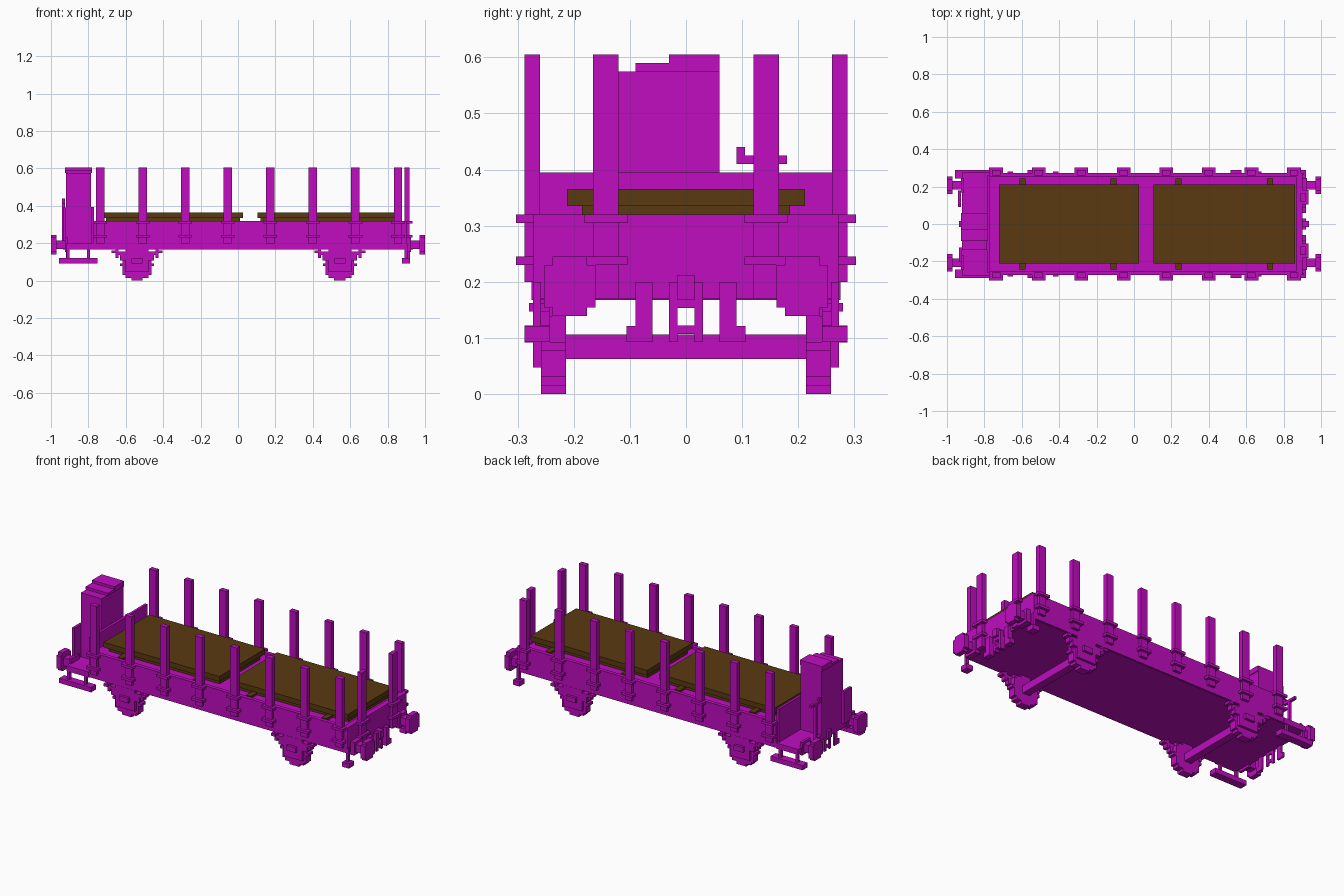
import bpy, bmesh, math
from mathutils import Matrix, Vector

cube = bpy.data.objects.get("Cube")
if cube:
    bpy.data.objects.remove(cube, do_unlink=True)


def material(name, color):
    mat = bpy.data.materials.new(name)
    mat.use_nodes = True
    mat.diffuse_color = color
    mat.node_tree.nodes["Principled BSDF"].inputs["Base Color"].default_value = color
    return mat


magenta = material("magenta paint", (0.53, 0.004, 0.53, 1))
brown = material("brown timber", (0.10, 0.042, 0.005, 1))
VOXEL = 0.0153


def blocks(name, boxes, mat=magenta):
    """One flat shaded object made of boxes given as x, y and z ranges."""
    bm = bmesh.new()
    for x, y, z in boxes:
        centre = Vector([sum(r) / 2 for r in (x, y, z)])
        size = [abs(r[1] - r[0]) for r in (x, y, z)]
        m = Matrix.Translation(centre) @ Matrix.Diagonal((*size, 1))
        bmesh.ops.create_cube(bm, size=1, matrix=m)
    mesh = bpy.data.meshes.new(name)
    bm.to_mesh(mesh)
    bm.free()
    mesh.materials.append(mat)
    obj = bpy.data.objects.new(name, mesh)
    bpy.context.collection.objects.link(obj)
    return obj


def around(c, half):
    return (c - half, c + half)


def side(s, a, b):
    return (min(s * a, s * b), max(s * a, s * b))


def stepped_rows(radius, count):
    """Half width, bottom and top of each row of a stepped disc."""
    h = 2 * radius / count
    for i in range(count):
        bottom = -radius + i * h
        half = math.sqrt(max(radius ** 2 - (bottom + h / 2) ** 2, 0))
        yield max(round(half / VOXEL), 1) * VOXEL, bottom, bottom + h


# Main frame, raised rim and low platform
blocks("body", [((-0.775, 0.89), (-0.265, 0.265), (0.168, 0.307))])
blocks("body_rim", [((-0.775, 0.9), side(s, 0.25, 0.272), (0.17, 0.32)) for s in (-1, 1)]
       + [((0.87, 0.9), (-0.26, 0.26), (0.17, 0.32))])
blocks("platform", [((-0.92, -0.775), (-0.275, 0.275), (0.168, 0.2))])
blocks("end_wall", [((-0.785, -0.77), (-0.26, 0.26), (0.2, 0.395))])

# Brakeman's cabin with a stepped roof
blocks("cabin", [((-0.92, -0.785), (-0.14, 0.06), (0.2, 0.575)),
                 ((-0.925, -0.78), (-0.09, 0.06), (0.575, 0.59)),
                 ((-0.925, -0.78), (-0.03, 0.06), (0.59, 0.605))])
blocks("cabin_side_panel", [((-0.935, -0.92), (-0.2, -0.125), (0.2, 0.39))])
blocks("brake_handle", [((-0.94, -0.925), (0.09, 0.105), (0.41, 0.44)),
                        ((-0.94, -0.925), (0.09, 0.18), (0.41, 0.425)),
                        ((-0.94, -0.925), (0.125, 0.14), (0.19, 0.425))])

# Side stakes with their brackets
for s, label in ((1, "left"), (-1, "right")):
    for i in range(8):
        x = -0.737 + i * 0.2274
        blocks(f"{label}_stake_{i + 1}", [(around(x, 0.022), side(s, 0.26, 0.288), (0.2, 0.605))])
        blocks(f"{label}_stake_brackets_{i + 1}",
               [(around(x, 0.037), side(s, 0.26, 0.303), (z, z + VOXEL)) for z in (0.305, 0.23)])

# Stakes on the open end
for s, label in ((1, "left"), (-1, "right")):
    y = s * 0.143
    blocks(f"{label}_end_stake", [((0.89, 0.918), around(y, 0.023), (0.17, 0.605))])
    blocks(f"{label}_end_brackets",
           [((0.89, 0.932), around(y, 0.039), (z, z + VOXEL)) for z in (0.305, 0.23)])

# Timber loads on skids
for label, x0, x1, skids in (("rear", -0.722, 0.027, (-0.595, -0.11)),
                             ("front", 0.105, 0.86, (0.237, 0.727))):
    blocks(f"{label}_load", [((x0, x1), (-0.212, 0.212), (0.335, 0.365)),
                             ((x0 + VOXEL, x1 - VOXEL), (-0.185, 0.185), (0.307, 0.335))], brown)
    blocks(f"{label}_load_skids",
           [(around(x, 0.016), (-0.242, 0.242), (0.305, 0.32)) for x in skids], brown)

# Wheelsets, axle boxes and springs
for label, x in (("rear", -0.54), ("front", 0.545)):
    blocks(f"{label}_axle", [(around(x, 0.022), (-0.22, 0.22), (0.062, 0.106))])
    for s in (-1, 1):
        hand = "left" if s > 0 else "right"
        wheel = [(around(x, half), side(s, 0.214, 0.258), (0.085 + a, 0.085 + b))
                 for half, a, b in stepped_rows(0.085, 11)]
        blocks(f"{label}_{hand}_wheel", wheel)
        blocks(f"{label}_{hand}_axle_box",
               [(around(x, 0.062), side(s, 0.23, 0.273), (0.047, 0.17)),
                (around(x, 0.03), side(s, 0.25, 0.288), (0.092, 0.122))])
        blocks(f"{label}_{hand}_spring",
               [(around(x, 0.092), side(s, 0.242, 0.273), (0.107, 0.138)),
                (around(x, 0.108), side(s, 0.242, 0.273), (0.138, 0.155))]
               + [(around(x + d, 0.008), side(s, 0.242, 0.273), (0.122, 0.17))
                  for d in (-0.108, 0.108)]
               + [(around(x + d, 0.014), side(s, 0.242, 0.28), (0.147, 0.162))
                  for d in (-0.122, 0.122)])

# Buffers and couplings at both ends
for e, label, face in ((1, "front", 0.89), (-1, "rear", 0.91)):
    for s in (-1, 1):
        hand = "left" if s > 0 else "right"
        y = s * 0.207
        disc = [(side(e, 0.97, 1.0), around(y, half), (0.192 + a, 0.192 + b))
                for half, a, b in stepped_rows(0.053, 7)]
        blocks(f"{label}_{hand}_buffer", disc
               + [(side(e, face, 0.975), around(y, 0.023), (0.169, 0.215)),
                  (side(e, face, 0.925), around(y, 0.038), (0.154, 0.23))])
        blocks(f"{label}_{hand}_hose",
               [(side(e, face, 0.92), around(s * 0.075, 0.015), (0.093, 0.2)),
                (side(e, face, 0.92), side(s, 0.062, 0.106), (0.093, 0.121))])
    link = side(e, face, 0.92)
    blocks(f"{label}_coupling",
           [(link, (-0.03, -0.015), (0.093, 0.2)), (link, (0.015, 0.03), (0.093, 0.2)),
            (link, (-0.03, 0.03), (0.107, 0.122)), (link, (-0.03, 0.03), (0.153, 0.2)),
            (side(e, face, 0.935), (-0.015, 0.015), (0.168, 0.212))])

# Footsteps
for s, label in ((1, "left"), (-1, "right")):
    blocks(f"{label}_platform_step",
           [((-0.957, -0.75), side(s, 0.242, 0.288), (0.093, 0.121))]
           + [(around(x, 0.008), side(s, 0.258, 0.273), (0.12, 0.2)) for x in (-0.908, -0.8)])
    blocks(f"{label}_end_step",
           [((0.877, 0.92), side(s, 0.242, 0.288), (0.093, 0.121)),
            ((0.89, 0.906), side(s, 0.258, 0.273), (0.12, 0.2))])
